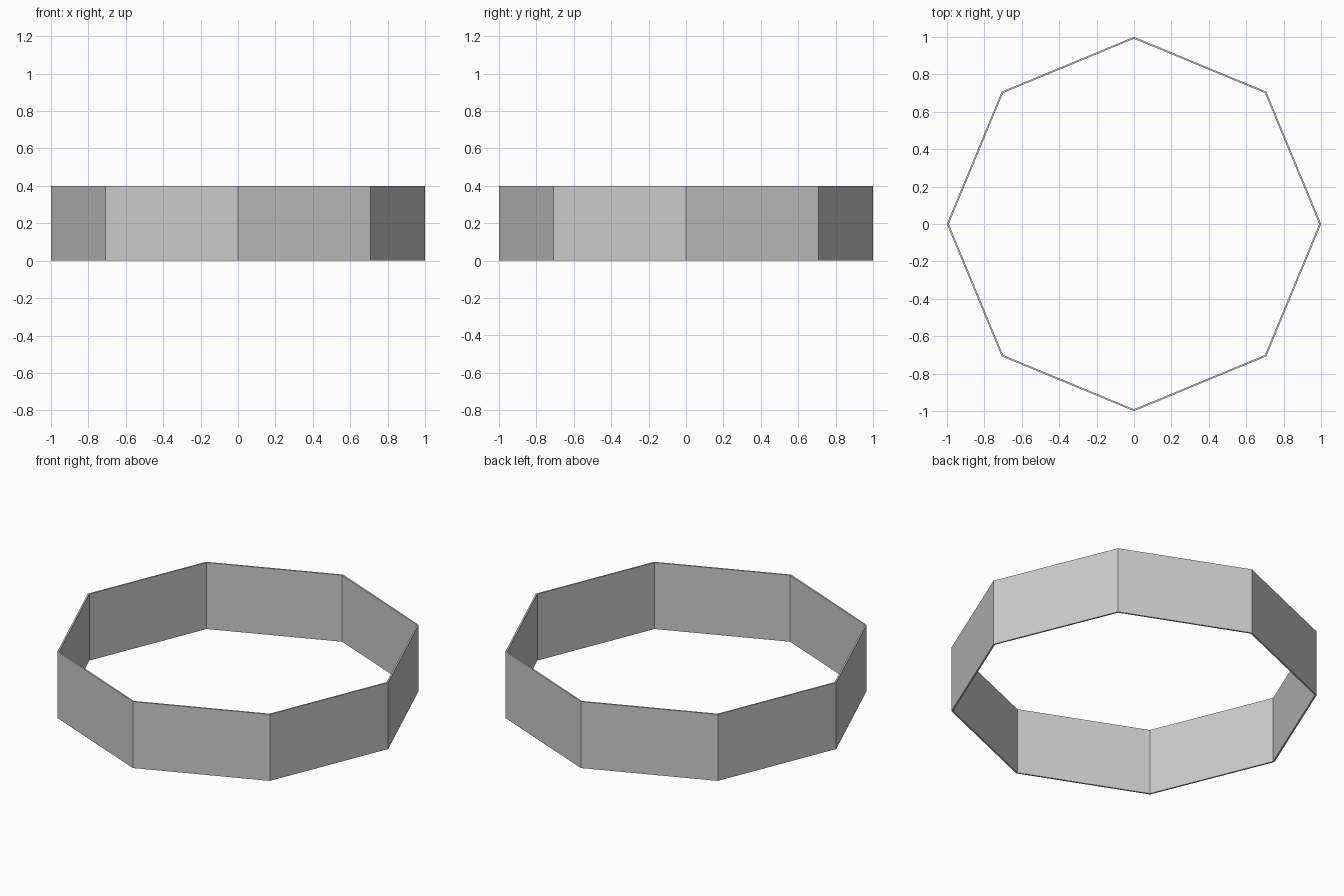
import bpy, bmesh, math

if "Cube" in bpy.data.objects:
    bpy.data.objects.remove(bpy.data.objects["Cube"])

SIDES, RADIUS, HEIGHT, WALL = 8, 1.0, 0.4, 0.01

# Octagonal band: a closed thin-walled tube with open top and bottom
bm = bmesh.new()


def loop(radius, z):
    return [bm.verts.new((radius * math.cos(i * math.tau / SIDES),
                          radius * math.sin(i * math.tau / SIDES), z))
            for i in range(SIDES)]


# Cross-section of the wall: outer bottom, outer top, inner top, inner bottom
section = [(RADIUS, 0), (RADIUS, HEIGHT), (RADIUS - WALL, HEIGHT), (RADIUS - WALL, 0)]
loops = [loop(r, z) for r, z in section]
for a, b in zip(loops, loops[1:] + loops[:1]):
    for i in range(SIDES):
        j = (i + 1) % SIDES
        bm.faces.new((a[i], a[j], b[j], b[i]))
bmesh.ops.recalc_face_normals(bm, faces=bm.faces)

mesh = bpy.data.meshes.new("octagonal_ring")
bm.to_mesh(mesh)
bm.free()
bpy.context.collection.objects.link(bpy.data.objects.new("octagonal_ring", mesh))
